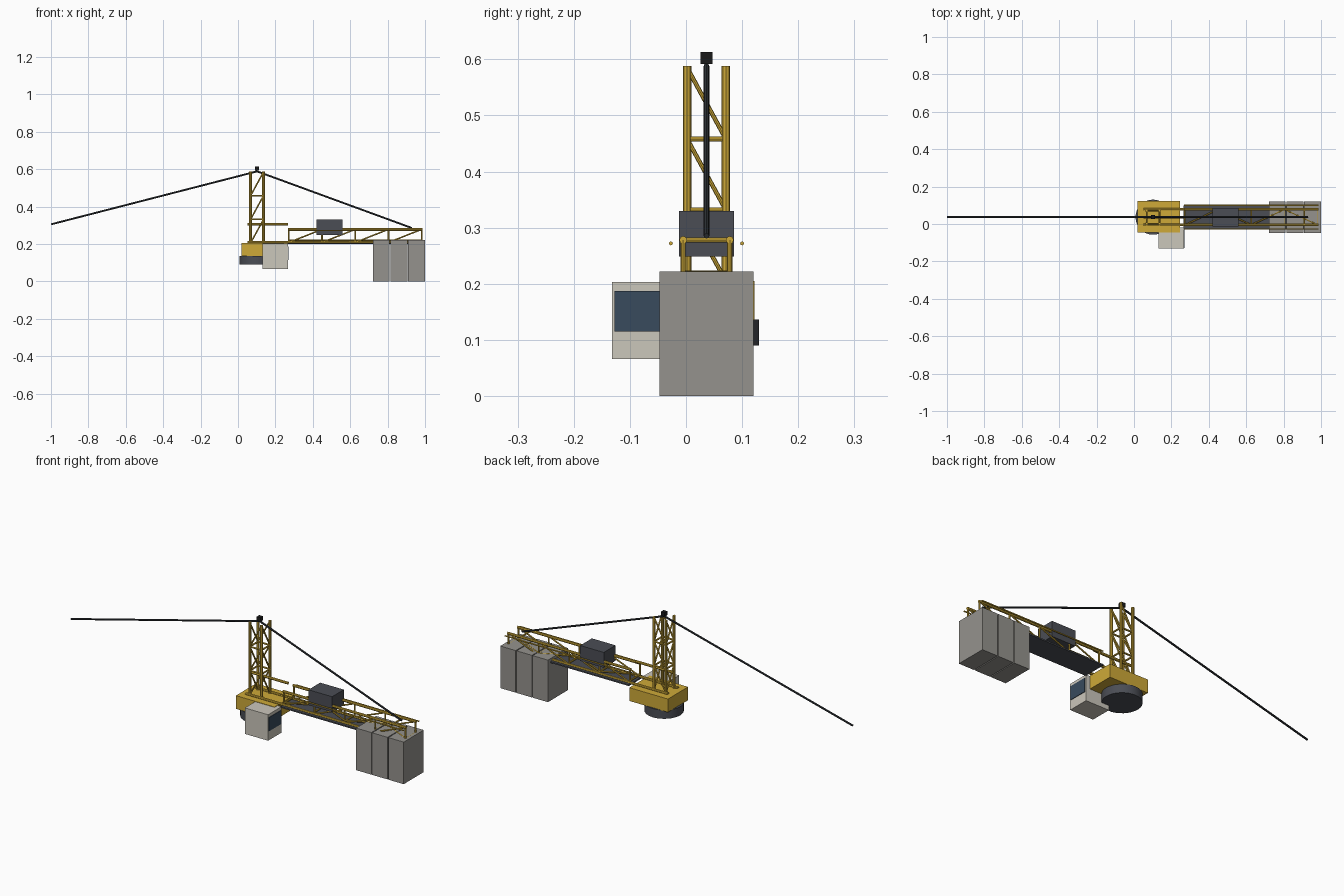
import bpy
from mathutils import Vector

if "Cube" in bpy.data.objects:
    bpy.data.objects.remove(bpy.data.objects["Cube"])

CX, CY = 0.102, 0.0365   # slewing axis


def material(name, rgb):
    m = bpy.data.materials.new(name)
    m.diffuse_color = (*rgb, 1)
    m.use_nodes = True
    m.node_tree.nodes["Principled BSDF"].inputs["Base Color"].default_value = m.diffuse_color
    return m


YELLOW = material("yellow_paint", (0.62, 0.40, 0.04))
DARK = material("dark_steel", (0.07, 0.075, 0.09))
BLACK = material("black_steel", (0.01, 0.01, 0.01))
CABLE = material("cable_steel", (0.03, 0.035, 0.04))
CONCRETE = material("concrete", (0.30, 0.29, 0.27))
BEIGE = material("cab_paint", (0.60, 0.57, 0.50))
GLASS = material("glass", (0.04, 0.07, 0.11))


def box(name, x, y, z, mat):
    """Box from (min, max) ranges."""
    r = (x, y, z)
    bpy.ops.mesh.primitive_cube_add(size=1, location=[(a + b) / 2 for a, b in r])
    o = bpy.context.object
    o.name = name
    o.scale = [b - a for a, b in r]
    o.data.materials.append(mat)
    return o


def tube(name, p, q, r, mat=YELLOW, sides=8):
    """Round bar between two points."""
    p, q = Vector(p), Vector(q)
    d = q - p
    bpy.ops.mesh.primitive_cylinder_add(vertices=sides, radius=r, depth=d.length,
                                        location=(p + q) / 2)
    o = bpy.context.object
    o.name = name
    o.rotation_euler = d.to_track_quat('Z', 'Y').to_euler()
    o.data.materials.append(mat)
    bpy.ops.object.shade_smooth_by_angle()
    return o


# Slewing ring and platform
tube("slewing_ring", (CX, CY, 0.09), (CX, CY, 0.136), 0.094, DARK, 32)
box("slewing_platform", (0.02, 0.245), (-0.046, 0.122), (0.135, 0.205), YELLOW)

# Operator cab with window facing +x
box("cab", (0.132, 0.268), (-0.132, -0.02), (0.066, 0.203), BEIGE)
box("cab_window", (0.262, 0.271), (-0.127, -0.026), (0.115, 0.187), GLASS)

# Mast head: four legs, horizontal rings and diagonal bracing
H = 0.0345
corners = [(CX - H, CY - H), (CX + H, CY - H), (CX + H, CY + H), (CX - H, CY + H)]
levels = [0.205, 0.3315, 0.458, 0.585]
for x, y in corners:
    tube("mast_leg", (x, y, 0.2), (x, y, 0.588), 0.0075)
for i, z in enumerate(levels):
    for k in range(4):
        a, b = corners[k], corners[(k + 1) % 4]
        if 0 < i < 3:
            tube("mast_horizontal", (*a, z), (*b, z), 0.0045)
        if i < 3:
            # braces rise towards +x on the long faces, towards -y on the others
            up = b if k in (0, 3) else a
            lo = a if k in (0, 3) else b
            tube("mast_diagonal", (*lo, z), (*up, levels[i + 1]), 0.004)
box("mast_top_block", (CX - 0.011, CX + 0.011), (CY - 0.011, CY + 0.011), (0.592, 0.613), BLACK)
tube("mast_stub_beam", (0.05, CY, 0.305), (0.267, CY, 0.305), 0.007)

# Counter jib: chords, side trusses, hand rails, deck
nodes = [0.272 + 0.1775 * i for i in range(5)]
ZL, ZU = 0.208, 0.278
sides = (CY - 0.0415, CY + 0.0415)
for y in sides:
    tube("lower_chord", (0.05, y, ZL), (0.982, y, ZL), 0.007)
    tube("upper_chord", (0.268, y, ZU), (0.986, y, ZU), 0.007)
    for i, x in enumerate(nodes):
        tube("jib_upright", (x, y, ZL), (x, y, ZU), 0.0045)
        if i < 4:
            tube("jib_diagonal", (x, y, ZL), (nodes[i + 1], y, ZU), 0.004)
for s in (-1, 1):
    y = CY + s * 0.0635
    tube("hand_rail", (0.268, y, 0.272), (0.986, y, 0.272), 0.0035)
box("walkway_deck", (0.265, 0.98), (CY - 0.062, CY + 0.062), (0.199, 0.206), DARK)

# Floor lacing and pendant crossbar
for i, x in enumerate(nodes):
    tube("floor_crossbar", (x, sides[0], 0.218), (x, sides[1], 0.218), 0.0045)
    if i < 4:
        tube("floor_lacing", (x, sides[i % 2], 0.22), (nodes[i + 1], sides[1 - i % 2], 0.22), 0.004)
tube("pendant_crossbar", (0.91, sides[0], ZU), (0.91, sides[1], ZU), 0.0045)

# Winch housing
box("winch_housing", (0.42, 0.558), (CY - 0.049, CY + 0.049), (0.249, 0.33), DARK)

# Concrete ballast blocks
for a, b in ((0.722, 0.811), (0.816, 0.905), (0.91, 1.0)):
    box("counterweight", (a, b), (-0.047, 0.12), (0.0, 0.222), CONCRETE)

# Pendant lines
tube("front_pendant", (CX, CY, 0.588), (-0.999, CY, 0.305), 0.005, CABLE)
tube("rear_pendant", (CX, CY, 0.588), (0.93, CY, 0.285), 0.005, CABLE)
